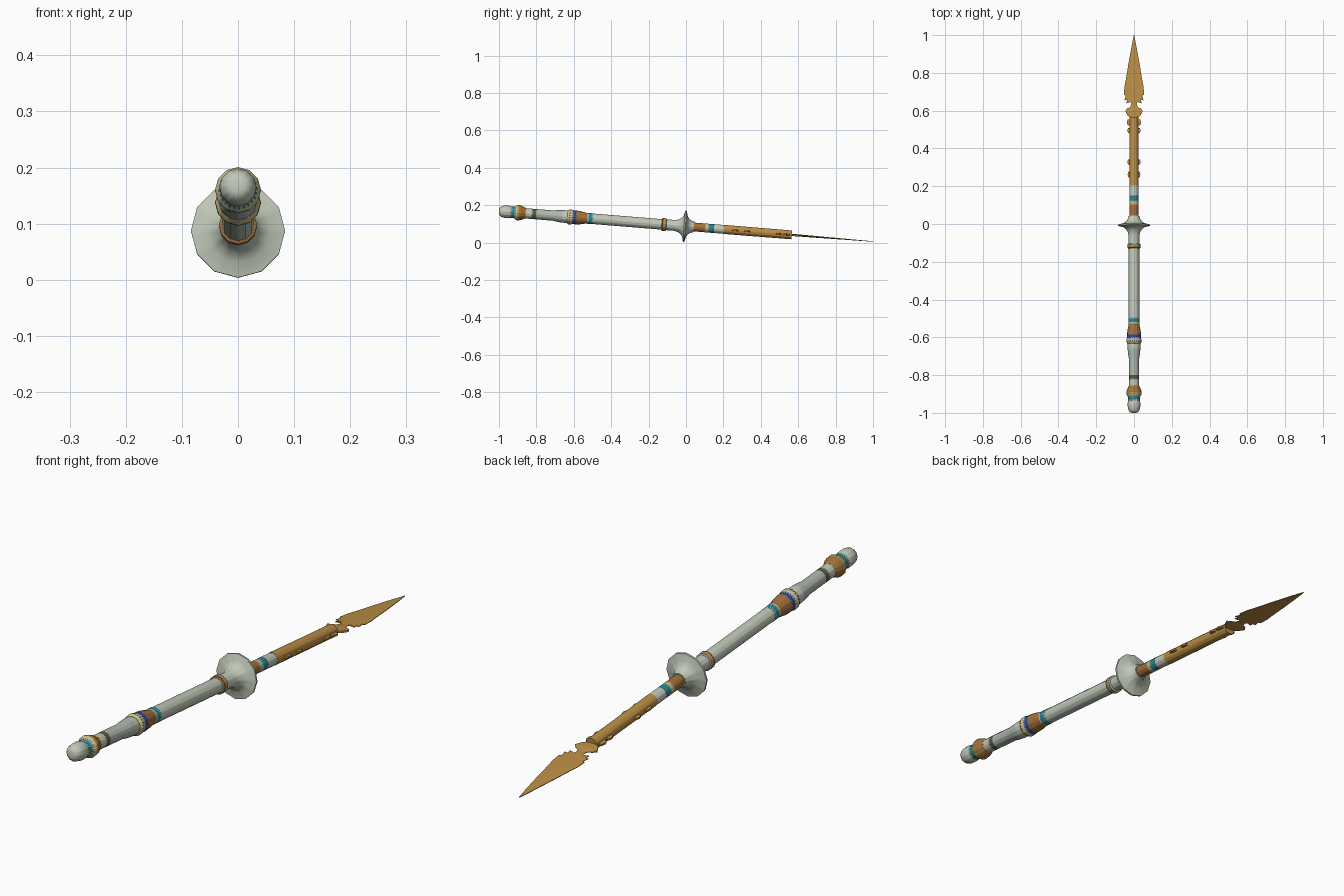
import bpy, bmesh, math

if "Cube" in bpy.data.objects:
    bpy.data.objects.remove(bpy.data.objects["Cube"])

SLOPE, LIFT = 0.081, 0.087      # the whole weapon leans nose-down
STRETCH = math.sqrt(1 + SLOPE ** 2)
SIDES, SPLIT = 12, 4            # 12-sided sections, each side split for painted teeth


def mat(name, rgb):
    m = bpy.data.materials.new(name)
    m.diffuse_color = (*rgb, 1)
    m.use_nodes = True
    m.node_tree.nodes["Principled BSDF"].inputs["Base Color"].default_value = m.diffuse_color
    return m


MATS = {
    "W": mat("pale_sage", (0.53, 0.58, 0.48)),
    "S": mat("grey_sage", (0.43, 0.48, 0.42)),
    "G": mat("gold", (0.50, 0.27, 0.060)),
    "B": mat("bronze", (0.35, 0.165, 0.045)),
    "T": mat("teal", (0.017, 0.25, 0.33)),
    "U": mat("deep_blue", (0.02, 0.06, 0.35)),
    "C": mat("cream", (0.62, 0.52, 0.27)),
    "D": mat("dark_olive", (0.085, 0.10, 0.070)),
}


def finish(name, bm, angle):
    bmesh.ops.recalc_face_normals(bm, faces=bm.faces)
    me = bpy.data.meshes.new(name)
    bm.to_mesh(me)
    bm.free()
    for m in MATS.values():
        me.materials.append(m)
    ob = bpy.data.objects.new(name, me)
    bpy.context.collection.objects.link(ob)
    ob.location.z = LIFT
    ob.rotation_euler.x = -math.atan(SLOPE)
    bpy.ops.object.select_all(action='DESELECT')
    ob.select_set(True)
    bpy.context.view_layer.objects.active = ob
    bpy.ops.object.shade_smooth_by_angle(angle=math.radians(angle))
    return ob


def ring_point(i):
    """Point on a unit 12-gon whose sides are subdivided."""
    k, f = divmod(i, SPLIT)
    f /= SPLIT
    a, b = (2 * math.pi * j / SIDES for j in (k, k + 1))
    return (math.cos(a) * (1 - f) + math.cos(b) * f,
            math.sin(a) * (1 - f) + math.sin(b) * f)


def lathe(name, rows):
    """rows: (y, radius, colours); two letters alternate around the band."""
    bm = bmesh.new()
    keys = list(MATS)
    n = SIDES * SPLIT
    unit = [ring_point(i) for i in range(n)]
    rings = [[bm.verts.new((x * r, y * STRETCH, z * r)) for x, z in unit]
             for y, r, _ in rows]
    for j, (_, _, col) in enumerate(rows[:-1]):
        for i in range(n):
            k = (i + 1) % n
            f = bm.faces.new((rings[j][i], rings[j][k], rings[j + 1][k], rings[j + 1][i]))
            f.material_index = keys.index(col[i % len(col)])
    for ring, col in ((rings[0], rows[0][2]), (rings[-1], rows[-1][2])):
        bm.faces.new(ring).material_index = keys.index(col[0])
    return finish(name, bm, 38)


# rounded end cap with its banded collar
lathe("pommel", [
    (-1.0, 0.012, "W"), (-0.997, 0.020, "W"), (-0.988, 0.028, "W"), (-0.97, 0.033, "W"),
    (-0.945, 0.0335, "W"), (-0.938, 0.031, "WD"), (-0.930, 0.031, "T"),
    (-0.917, 0.031, "TC"), (-0.910, 0.036, "C"), (-0.902, 0.041, "G"),
    (-0.893, 0.041, "B"), (-0.880, 0.038, "B"), (-0.858, 0.028, "B")])

# rear shaft with cream and dark stripes, swelling toward the collar
lathe("rear_shaft", [
    (-0.858, 0.0275, "C"), (-0.850, 0.0275, "W"), (-0.826, 0.0275, "CD"),
    (-0.820, 0.0275, "D"), (-0.802, 0.0275, "S"), (-0.71, 0.0275, "S"),
    (-0.69, 0.031, "S"), (-0.66, 0.034, "W"), (-0.632, 0.033, "W")])

# middle collar
lathe("middle_collar", [
    (-0.634, 0.034, "C"), (-0.626, 0.040, "CD"), (-0.618, 0.041, "C"),
    (-0.608, 0.038, "CU"), (-0.602, 0.037, "U"), (-0.590, 0.037, "UB"),
    (-0.584, 0.037, "B"), (-0.565, 0.035, "B"), (-0.535, 0.029, "B"),
    (-0.528, 0.029, "C"), (-0.521, 0.029, "T"), (-0.503, 0.029, "TW"), (-0.496, 0.029, "W")])

# long grip with a gilded ring at its front
lathe("grip", [(-0.496, 0.028, "W"), (-0.13, 0.028, "W"), (-0.10, 0.027, "W")])
lathe("grip_ring", [
    (-0.130, 0.028, "B"), (-0.127, 0.034, "BD"), (-0.121, 0.034, "G"),
    (-0.112, 0.034, "DC"), (-0.107, 0.034, "W"), (-0.104, 0.028, "W")])

# flared round guard
lathe("guard", [
    (-0.106, 0.029, "W"), (-0.06, 0.029, "W"), (-0.04, 0.034, "W"), (-0.025, 0.044, "W"),
    (-0.016, 0.058, "W"), (-0.010, 0.084, "W"), (-0.003, 0.084, "W"),
    (0.004, 0.058, "W"), (0.013, 0.042, "W"), (0.026, 0.033, "W"), (0.042, 0.028, "W")])

# banded neck ahead of the guard
lathe("neck", [
    (0.04, 0.0235, "B"), (0.10, 0.0235, "BC"), (0.107, 0.0235, "C"),
    (0.117, 0.0235, "CT"), (0.123, 0.0235, "T"), (0.143, 0.0235, "TD"),
    (0.150, 0.0235, "W"), (0.205, 0.0235, "W")])

# gold socket that holds the blade
lathe("blade_socket", [(0.203, 0.0242, "G"), (0.565, 0.0235, "G")])


# flat plate: scalloped side fins, lugs, barbs and the pointed blade (right half)
def scallop(y, w, h):
    return [(0.022, y - h), (w - 0.004, y - h * 0.8), (w, y), (w - 0.004, y + h * 0.8), (0.022, y + h)]


half = []
for y, w, h in ((0.262, 0.034, 0.018), (0.328, 0.036, 0.015),
                (0.495, 0.036, 0.015), (0.538, 0.038, 0.017)):
    half += scallop(y, w, h)
half += [(0.024, 0.565), (0.034, 0.575), (0.046, 0.598), (0.036, 0.612), (0.020, 0.618),
         (0.014, 0.64), (0.026, 0.655), (0.040, 0.638), (0.036, 0.662), (0.050, 0.655),
         (0.044, 0.680), (0.053, 0.684), (0.051, 0.725), (0.044, 0.76), (0.039, 0.79),
         (0.031, 0.84), (0.022, 0.89), (0.012, 0.945)]

bm = bmesh.new()
gold = list(MATS).index("G")


def edge_thick(y):
    return 0.0035 if y < 0.6 else 0.0012


def spine_thick(y):
    return 0.0045 * (1 - max(0, y - 0.6) / 0.4) + 0.0012


# each half is a closed strip: thick along the spine, thin at the rim
outline = [(0.020, 0.21)] + half
for side in (-1, 1):
    prev = None
    for x, y in outline + [(0.001, 0.9985)]:
        pts = [(0, y, spine_thick(y)), (side * x, y, edge_thick(y)),
               (side * x, y, -edge_thick(y)), (0, y, -spine_thick(y))]
        # barbs fold back, so keep the spine point moving forward
        sy = max(y, prev[1] + 0.0005) if prev else y
        pts[0], pts[3] = (0, sy, spine_thick(sy)), (0, sy, -spine_thick(sy))
        cur = [bm.verts.new((a, b * STRETCH, c)) for a, b, c in pts]
        if prev:
            for i in range(3):
                bm.faces.new((prev[0][i], prev[0][i + 1], cur[i + 1], cur[i]))
        prev = (cur, sy)
bmesh.ops.remove_doubles(bm, verts=bm.verts, dist=0.00005)
for f in bm.faces:
    f.material_index = gold
finish("blade", bm, 30)
